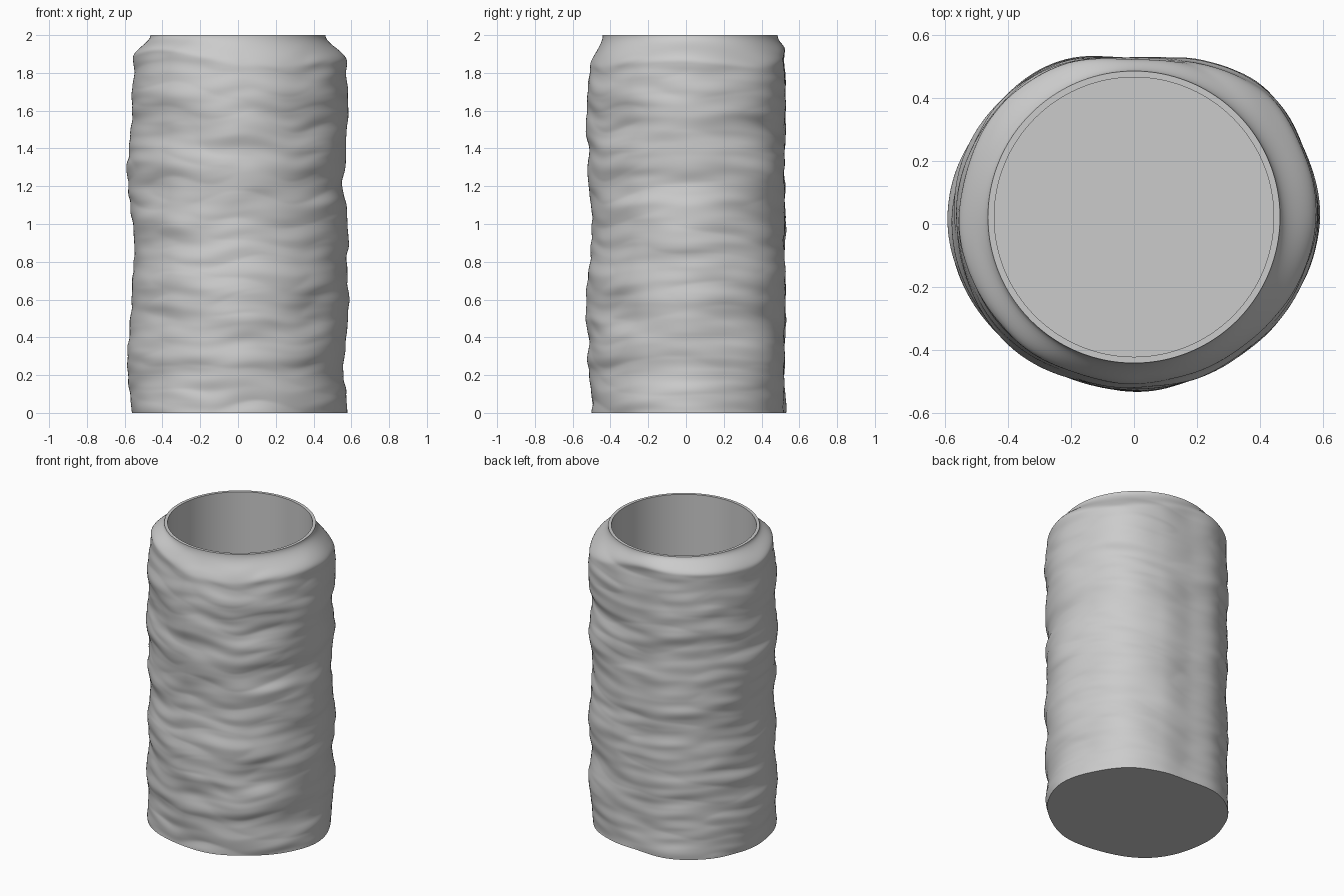
import bpy, bmesh, math
from mathutils import Vector, noise

cube = bpy.data.objects.get("Cube")
if cube:
    bpy.data.objects.remove(cube, do_unlink=True)

SEGMENTS, ROWS = 160, 240
HEIGHT = 2.0
RIM_CENTRE, RIM_RADIUS, INNER_RADIUS, FLOOR = Vector((0, 0.022, 0)), 0.463, 0.443, 0.03

# Lobed plan: mean radius in millimetres at equal steps anticlockwise from +x
PLAN = [574, 577, 583, 550, 520, 553, 567, 570, 567, 556, 536, 515, 515, 517, 527, 552]
# Vertical bulges over one repeating unit of height, anticlockwise from +x
BULGES = [
    [6, 0, -20, -12, -4, 6, 13, 5, -4, 8],
    [-14, -10, 5, 14, 0, -14, 5, 14, 8, -5],
    [3, 0, -3, -3, 0, 2, 4, 2, 0, -3],
    [6, 2, 3, 0, -4, 5, 3, 4, -4, -4],
    [-10, 4, 12, 20, 8, 2, -5, -5, -15, -15],
    [6, -3, -10, 10, 2, -10, 4, 10, -3, -10],
    [-17, -15, -3, 5, -3, 15, 10, 10, -5, -12],
    [-8, 3, -10, 6, 9, -8, 0, 12, -4, -8],
]


def loop_value(values, t):
    """Smoothly sample a closed list at t in turns."""
    n = len(values)
    i = math.floor(t * n)
    f = t * n - i
    a, b, c, d = (values[(i + k) % n] for k in (-1, 0, 1, 2))
    return b + f * ((c - a) + f * (2 * a - 5 * b + 4 * c - d + f * (3 * (b - c) + d - a))) / 2


def body_radius(turn, z):
    angle = turn * math.tau
    around = Vector((math.cos(angle), math.sin(angle), 0))
    radius = loop_value(PLAN, turn)
    radius += loop_value([loop_value(side, z) for side in BULGES], turn)
    # Wide, shallow folds that wander up and down around the wall
    wander = z + 0.05 * noise.noise(around * 1.5)
    up = Vector((0, 0, 1))
    broad = noise.noise(around * 1.6 + up * wander * 5)
    fine = noise.noise(around * 2.2 + up * (wander * 15 + 7))
    crease = abs(noise.noise(around * 1.4 + up * (wander * 8 + 3)))
    return (radius + 4 * broad + 7 * fine + 9 * (crease - 0.2)) / 1000


def wall_point(turn, z):
    angle = turn * math.tau
    around = Vector((math.cos(angle), math.sin(angle), 0))
    body = around * body_radius(turn, z)
    rim = RIM_CENTRE + around * RIM_RADIUS
    # The shoulder slopes longest at the front and at the back left
    shoulder = 0.13 - 0.05 * around.y + 0.08 * math.cos(angle - math.pi / 4) ** 5
    t = min(1, (HEIGHT - z) / shoulder)
    point = rim.lerp(body, t * t * (3 - 2 * t))
    point.z = z
    return point


def circle_point(radius, turn, z):
    angle = turn * math.tau
    return RIM_CENTRE + Vector((radius * math.cos(angle), radius * math.sin(angle), z))


bm = bmesh.new()
turns = [i / SEGMENTS for i in range(SEGMENTS)]

# Outer wall, then rim and straight inner wall
rings = [[bm.verts.new(wall_point(t, HEIGHT * row / ROWS)) for t in turns] for row in range(ROWS + 1)]
for z in (HEIGHT, FLOOR):
    rings.append([bm.verts.new(circle_point(INNER_RADIUS, t, z)) for t in turns])
for low, high in zip(rings, rings[1:]):
    for i in range(SEGMENTS):
        j = (i + 1) % SEGMENTS
        bm.faces.new((low[i], low[j], high[j], high[i]))

# Underside and inner floor
bm.faces.new(rings[0][::-1])
bm.faces.new(rings[-1])

mesh = bpy.data.meshes.new("rough_vase")
bm.to_mesh(mesh)
bm.free()
vase = bpy.data.objects.new("rough_vase", mesh)
bpy.context.collection.objects.link(vase)

# Plain grey clay
clay = bpy.data.materials.new("grey_clay")
clay.use_nodes = True
colour = (0.6, 0.6, 0.6, 1)
clay.diffuse_color = colour
clay.node_tree.nodes["Principled BSDF"].inputs["Base Color"].default_value = colour
mesh.materials.append(clay)

bpy.ops.object.select_all(action="DESELECT")
vase.select_set(True)
bpy.context.view_layer.objects.active = vase
bpy.ops.object.shade_smooth_by_angle(angle=math.radians(50))
